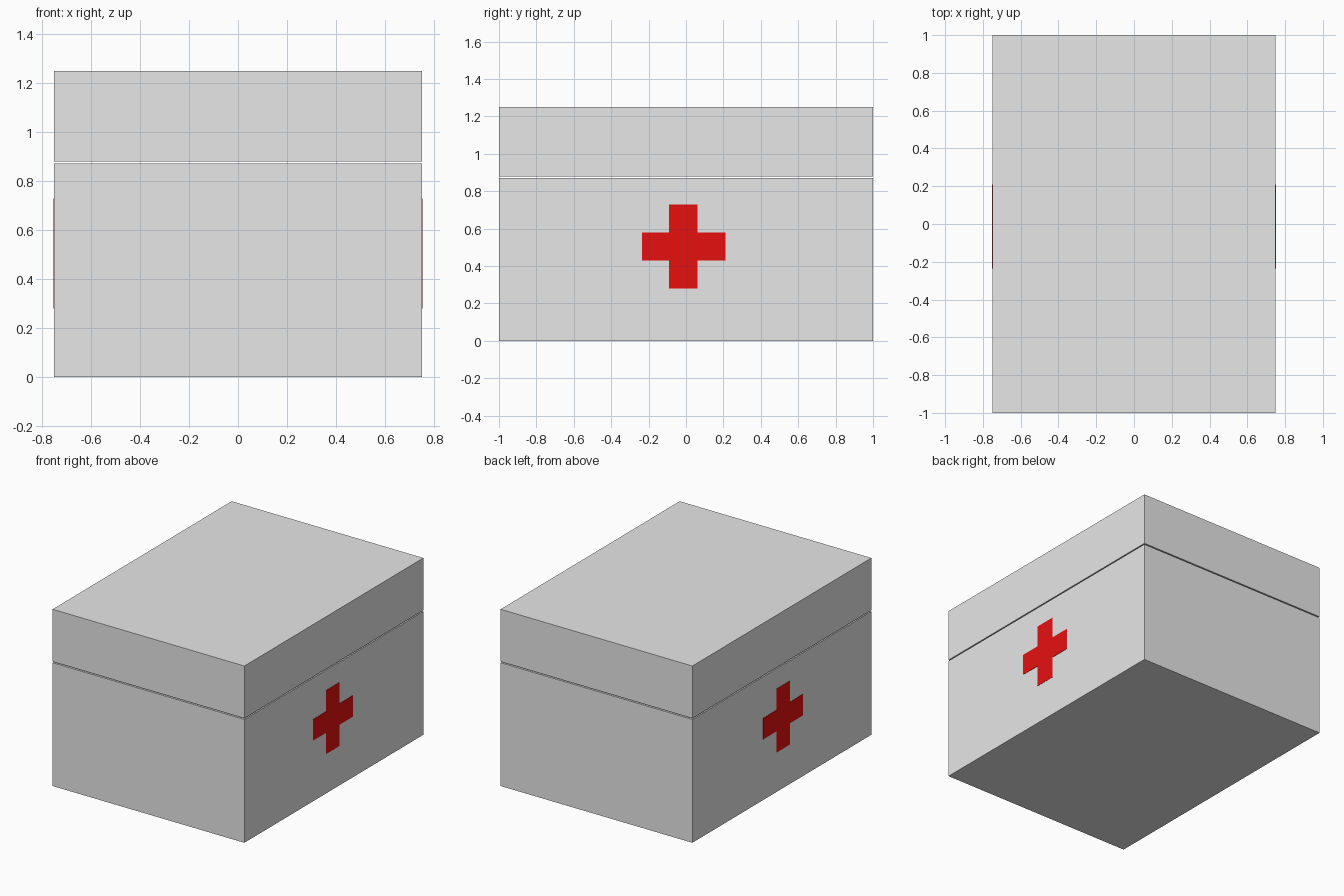
import bpy
import bmesh

if "Cube" in bpy.data.objects:
    bpy.data.objects.remove(bpy.data.objects["Cube"])


def material(name, color):
    m = bpy.data.materials.new(name)
    m.diffuse_color = (*color, 1.0)
    m.use_nodes = True
    m.node_tree.nodes["Principled BSDF"].inputs["Base Color"].default_value = m.diffuse_color
    return m


grey = material("light_grey", (0.8, 0.8, 0.8))
red = material("red", (0.8, 0.005, 0.005))


def make_object(name, bm, mat):
    bmesh.ops.recalc_face_normals(bm, faces=bm.faces)
    me = bpy.data.meshes.new(name)
    bm.to_mesh(me)
    bm.free()
    me.materials.append(mat)
    ob = bpy.data.objects.new(name, me)
    bpy.context.collection.objects.link(ob)
    return ob


def box(name, z0, z1, mat):
    bm = bmesh.new()
    bmesh.ops.create_cube(bm, size=1.0)
    for v in bm.verts:
        v.co.x *= 1.5
        v.co.y *= 2.0
        v.co.z = z0 + (v.co.z + 0.5) * (z1 - z0)
    return make_object(name, bm, mat)


# Case body and lid, separated by a thin seam
box("case_body", 0.0, 0.872, grey)
box("case_lid", 0.88, 1.25, grey)

# Cross plates on both long sides
ys = (-0.235, -0.09, 0.062, 0.21)
zs = (0.28, 0.43, 0.58, 0.73)
outline = [(1, 0), (2, 0), (2, 1), (3, 1), (3, 2), (2, 2),
           (2, 3), (1, 3), (1, 2), (0, 2), (0, 1), (1, 1)]
for side, label in ((1, "right"), (-1, "left")):
    bm = bmesh.new()
    face = bm.faces.new([bm.verts.new((side * 0.749, ys[i], zs[j])) for i, j in outline])
    ext = bmesh.ops.extrude_face_region(bm, geom=[face])
    verts = [g for g in ext["geom"] if isinstance(g, bmesh.types.BMVert)]
    bmesh.ops.translate(bm, verts=verts, vec=(side * 0.003, 0, 0))
    make_object(label + "_cross", bm, red)
